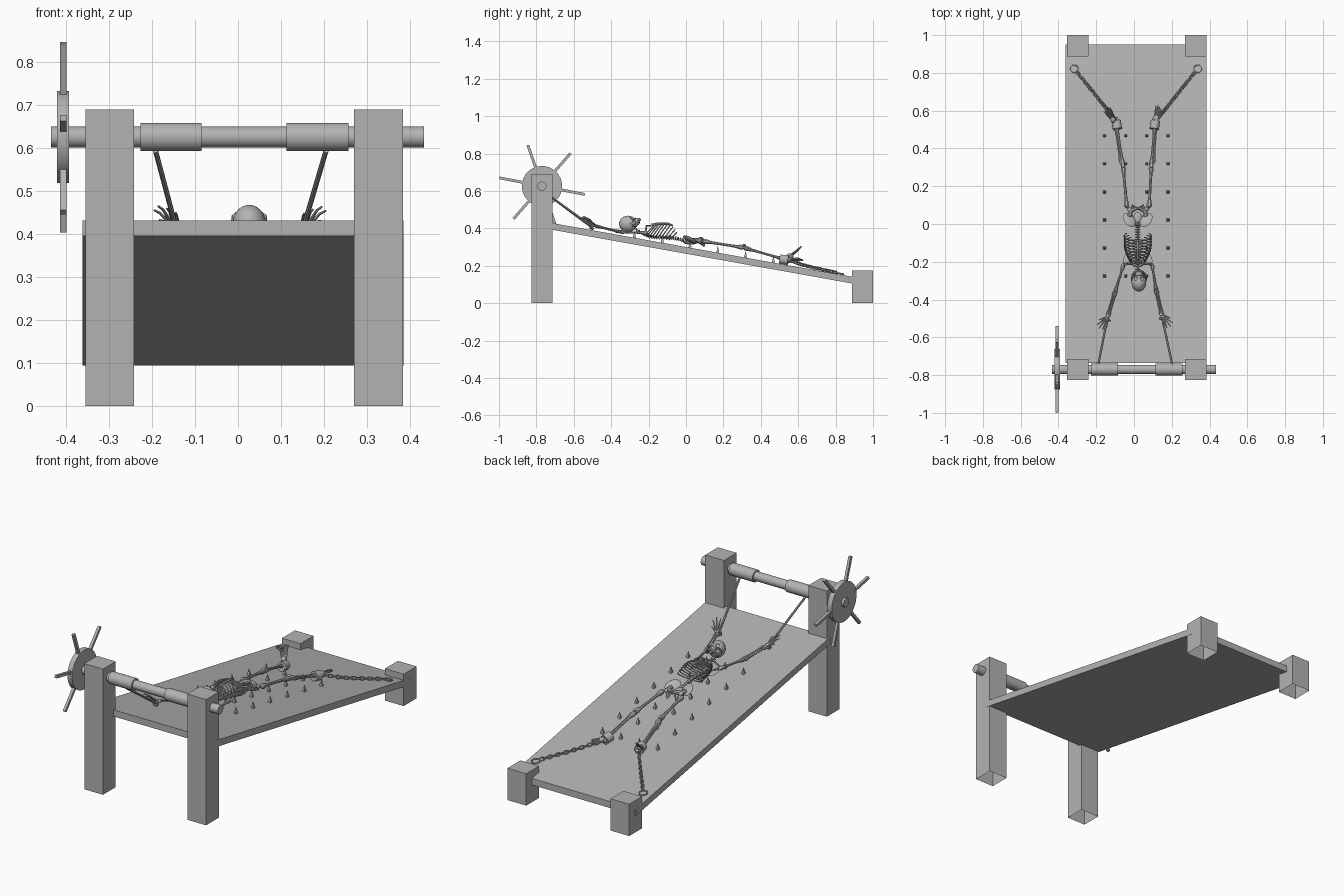
import bpy, bmesh, math
from mathutils import Vector, Matrix, Euler

if "Cube" in bpy.data.objects:
    bpy.data.objects.remove(bpy.data.objects["Cube"])

SLOPE = 0.179
CX = 0.02                                   # skeleton centre line
GREY = bpy.data.materials.new("dark_grey")
GREY.diffuse_color = (.45, .45, .45, 1)
GREY.use_nodes = True
GREY.node_tree.nodes["Principled BSDF"].inputs["Base Color"].default_value = GREY.diffuse_color


def top(y):                                 # height of the sloping board surface
    return 0.432 - SLOPE * (y + 0.735)


def P(x, y, h):                             # point at height h above the board
    return Vector((x, y, top(y) + h))


def finish(bm, name, angle=35):
    bmesh.ops.recalc_face_normals(bm, faces=bm.faces)
    me = bpy.data.meshes.new(name)
    bm.to_mesh(me)
    bm.free()
    me.materials.append(GREY)
    ob = bpy.data.objects.new(name, me)
    bpy.context.collection.objects.link(ob)
    bpy.ops.object.select_all(action='DESELECT')
    ob.select_set(True)
    bpy.context.view_layer.objects.active = ob
    bpy.ops.object.shade_smooth_by_angle(angle=math.radians(angle))
    return ob


def box(bm, lo, hi):
    lo, hi = Vector(lo), Vector(hi)
    m = Matrix.Translation((lo + hi) / 2) @ Matrix.Diagonal((*(hi - lo), 1))
    return bmesh.ops.create_cube(bm, size=1, matrix=m)['verts']


def ball(bm, loc, r, rot=(0, 0, 0), u=12, v=8):
    m = Matrix.Translation(loc) @ Euler(rot).to_matrix().to_4x4() @ Matrix.Diagonal((*r, 1))
    bmesh.ops.create_uvsphere(bm, u_segments=u, v_segments=v, radius=1, matrix=m)


def tube(bm, pts, radii, n=8, closed=False, ref=None):
    pts = [Vector(p) for p in pts]
    k = len(pts)
    if not isinstance(radii, (list, tuple)):
        radii = [radii] * k
    if ref is None:
        d = pts[-1] - pts[0]
        ref = min([Vector((1, 0, 0)), Vector((0, 1, 0)), Vector((0, 0, 1))], key=lambda a: abs(a.dot(d)))
    rings = []
    for i, p in enumerate(pts):
        a = pts[(i - 1) % k] if closed else pts[max(i - 1, 0)]
        b = pts[(i + 1) % k] if closed else pts[min(i + 1, k - 1)]
        t = (b - a).normalized()
        s = t.cross(ref).normalized()
        w = s.cross(t)
        rings.append([bm.verts.new(p + radii[i] * (s * math.cos(q) + w * math.sin(q)))
                      for q in (math.tau * (j + .5) / n for j in range(n))])
    for i in range(k if closed else k - 1):
        A, B = rings[i], rings[(i + 1) % k]
        for j in range(n):
            bm.faces.new((A[j], A[(j + 1) % n], B[(j + 1) % n], B[j]))
    if not closed:
        bm.faces.new(rings[0])
        bm.faces.new(rings[-1])


def bone(bm, a, b, r):                      # shaft with knobbly ends
    a, b = Vector(a), Vector(b)
    prof = ((0, .8), (.03, 1.5), (.08, 1.6), (.2, .9), (.5, .75), (.8, .9), (.92, 1.5), (.97, 1.4), (1, .8))
    tube(bm, [a.lerp(b, t) for t, _ in prof], [r * s for _, s in prof])


def link(bm, c, d, side, la, lb, r):        # oval chain link
    tube(bm, [c + d * la * math.cos(q) + side * lb * math.sin(q)
              for q in (math.tau * i / 12 for i in range(12))], r, 6, True, d.cross(side))


# four corner posts, open underneath
for name, y0, y1, h in (("front_post", -.825, -.715, .69), ("back_post", .888, 1.0, .175)):
    for side, x0, x1 in (("left", -.355, -.242), ("right", .27, .384)):
        bm = bmesh.new()
        box(bm, (x0, y0, 0), (x1, y1, h))
        bmesh.ops.delete(bm, geom=[f for f in bm.faces if f.calc_center_median().z < .001], context='FACES')
        finish(bm, f"{side}_{name}")

# sloping board
bm = bmesh.new()
for v in box(bm, (-.362, -.735, -.036), (.385, .95, 0)):
    v.co.z += top(v.co.y)
finish(bm, "board")

# roller with rope drums
AX = Vector((0, -.77, .626))
for name, x0, x1, r in (("roller", -.435, .433, .0245), ("left_drum", -.227, -.085, .033),
                        ("right_drum", .113, .257, .033)):
    bm = bmesh.new()
    tube(bm, [AX + Vector((x0, 0, 0)), AX + Vector((x1, 0, 0))], r, 20)
    finish(bm, name)

# crank wheel with six square handles
bm = bmesh.new()
tube(bm, [AX + Vector((-.421, 0, 0)), AX + Vector((-.393, 0, 0))], .108, 24)
for i in range(6):
    q = math.radians(49 + 60 * i)
    d = Vector((0, math.cos(q), math.sin(q)))
    c = AX + Vector((-.407, 0, 0))
    tube(bm, [c + d * .09, c + d * .232], .0105, 4, ref=Vector((1, 0, 0)))
finish(bm, "crank_wheel")

# rows of spikes
bm = bmesh.new()
for x in (-.156, -.044, .068, .18):
    for i in range(6):
        y = .467 - .1485 * i
        tube(bm, [P(x, y, h) for h in (-.004, .006, .014, .036)], [.008, .0105, .0075, .0005], 4)
finish(bm, "spikes")

# ropes from drums to wrists
for name, a, b in (("left_rope", (-.192, -.757, .594), P(-.143, -.51, .018)),
                   ("right_rope", (.205, -.757, .594), P(.15, -.50, .018))):
    bm = bmesh.new()
    tube(bm, [a, b], .006, 8)
    tube(bm, [b + Vector((.013 * math.cos(q), 0, .013 * math.sin(q)))
              for q in (math.tau * i / 10 for i in range(10))], .005, 6, True, Vector((0, 1, 0)))
    finish(bm, name)

# ankle shackles, chains and floor rings
for name, ring, ankle in (("left", P(-.316, .822, .006), P(-.095, .548, .03)),
                          ("right", P(.337, .822, .006), P(.118, .548, .03))):
    bm = bmesh.new()
    link(bm, ring, Vector((1, 0, 0)), Vector((0, 1, -SLOPE)).normalized(), .021, .021, .0042)
    N = 16
    for i in range(N):
        t = (i + 1.6) / (N + 1)
        p = ring.lerp(ankle, t) - Vector((0, 0, .012 * math.sin(math.pi * t) * t))
        d = (ankle - ring).normalized()
        s = d.cross(Vector((0, 0, 1))).normalized()
        s = Matrix.Rotation(math.radians(45 + 90 * (i % 2)), 3, d) @ s
        link(bm, p, d, s, .0145, .0085, .0032)
    finish(bm, name + "_chain")
    bm = bmesh.new()
    sx = -1 if name == "left" else 1
    c = P(CX + sx * (.111 if sx < 0 else .09), .525, .026)
    d = Vector((sx * .15, 1, -SLOPE)).normalized()
    tube(bm, [c - d * .022, c + d * .022], .025, 16)
    finish(bm, name + "_shackle")

# cranium with eye and nose hollows
S = P(CX + .006, -.31, .068)
bm = bmesh.new()
ball(bm, S, (.039, .048, .044), u=20, v=14)
skull = finish(bm, "cranium", 60)
bm = bmesh.new()
for sx in (-1, 1):
    ball(bm, S + Vector((sx * .017, .022, .036)), (.011, .010, .014))
ball(bm, S + Vector((0, .041, .032)), (.005, .009, .010))
cut = finish(bm, "socket_cutter")
cut.hide_render = True
cut.hide_viewport = True
m = skull.modifiers.new("sockets", 'BOOLEAN')
m.operation, m.object = 'DIFFERENCE', cut

# jaw and cheek bones
bm = bmesh.new()
ball(bm, S + Vector((0, .046, .012)), (.02, .018, .02))
jaw = [(-.034, .022, -.008), (-.031, .042, -.01), (-.02, .056, .012), (0, .061, .024)]
jaw += [(-x, y, z) for x, y, z in reversed(jaw[:3])]
tube(bm, [S + Vector(p) for p in jaw], [.006, .008, .007, .008, .007, .008, .006], 8, ref=Vector((0, 0, 1)))
for sx in (-1, 1):
    tube(bm, [S + Vector((sx * x, y, z)) for x, y, z in ((.038, .012, .0), (.036, .028, .018), (.02, .04, .03))], .005, 6)
finish(bm, "jaw")

# spine
bm = bmesh.new()
for i in range(22):
    t = i / 21
    p = P(CX, .01 - .275 * t, .03 + .018 * max(0, t - .75) / .25 + .008 * math.sin(t * 6))
    r = .011 - .003 * t
    ball(bm, p, (r, .0058, r), u=8, v=6)
    tube(bm, [p + Vector((-.014, 0, -.004)), p + Vector((.014, 0, -.004))], .003, 6)
    tube(bm, [p, p + Vector((0, .006, -.014))], [.004, .002], 6)
finish(bm, "spine")

# rib cage
bm = bmesh.new()
for i in range(10):
    t = i / 9
    y = -.225 + .135 * t
    w = .036 + .036 * math.sin(min(1, t * 1.5) * math.pi / 2)
    hh = .030 + .013 * math.sin(t * math.pi)
    end = 165 if i < 7 else 152 - 14 * (i - 7)
    for sx in (-1, 1):
        pts = []
        for k in range(11):
            q = math.radians(8 + (end - 8) * k / 10)
            u = (1 - math.cos(q)) / 2
            pts.append(P(CX + sx * w * math.sin(q), y + .052 * u, .022 + 2 * hh * u))
        tube(bm, pts, .0033, 6, ref=Vector((0, 1, -.5)))
tube(bm, [P(CX, y, h) for y, h in ((-.185, .084), (-.16, .095), (-.1, .107), (-.07, .103))], [.008, .007, .008, .004], 8)
finish(bm, "rib_cage")

# shoulder blades and collar bones
bm = bmesh.new()
for sx in (-1, 1):
    tube(bm, [P(CX + sx * x, y, h) for x, y, h in ((.008, -.19, .08), (.035, -.212, .075), (.075, -.215, .045))], .0045, 6)
    ball(bm, P(CX + sx * .052, -.185, .024), (.024, .036, .004), (-.18, 0, sx * .4))
    tube(bm, [P(CX + sx * .035, -.195, .024), P(CX + sx * .076, -.218, .04)], [.004, .007], 6)
finish(bm, "shoulders")

# pelvis
bm = bmesh.new()
ball(bm, P(CX, .025, .03), (.024, .04, .012))
for sx in (-1, 1):
    ball(bm, P(CX + sx * .044, .022, .044), (.033, .045, .009), (-.35, -sx * .5, -sx * .35))
    tube(bm, [P(CX + sx * x, y, h) for x, y, h in ((.044, .04, .044), (.036, .07, .05), (.004, .085, .06))], [.013, .013, .01], 8)
    tube(bm, [P(CX + sx * x, y, h) for x, y, h in ((.04, .06, .045), (.026, .096, .028), (.006, .085, .058))], [.009, .009, .006], 8)
finish(bm, "pelvis")

# arms and hands
for name, sh, el, wr, base in (
        ("left", P(CX - .076, -.218, .036), P(-.1, -.36, .018), P(-.138, -.487, .026), 238),
        ("right", P(CX + .076, -.218, .036), P(.117, -.348, .018), P(.147, -.478, .026), 302)):
    bm = bmesh.new()
    sx = -1 if name == "left" else 1
    bone(bm, sh, el, .0075)
    ball(bm, sh, (.011, .011, .011), u=10)
    for o in (-.0055, .0055):
        off = Vector((o, 0, o * .5))
        bone(bm, el + off, wr + off, .0048)
    finish(bm, name + "_arm")
    bm = bmesh.new()
    ball(bm, wr, (.012, .01, .007), u=10)
    for i in range(5):
        q = math.radians(base + sx * (34 - 15 * i))
        d = Vector((math.cos(q), math.sin(q), 0))
        L = (.05, .074, .082, .078, .064)[i]
        up = (.012, .036, .046, .04, .03)[i]
        pts = [wr + d * L * t + Vector((0, 0, up * h + .008 * t)) for t, h in ((.05, 0), (.45, .35), (.5, .42), (.75, .8), (1, .95))]
        tube(bm, pts, [.0035, .003, .0045, .0034, .0022], 6)
    finish(bm, name + "_hand")

# legs and feet
for name, hip, kn, an, toe in (
        ("left", P(-.022, .075, .045), P(-.058, .31, .052), P(-.093, .53, .028), P(-.15, .616, .108)),
        ("right", P(.064, .075, .045), P(.092, .31, .052), P(.11, .53, .028), P(.138, .626, .046))):
    bm = bmesh.new()
    sx = -1 if name == "left" else 1
    ball(bm, hip, (.013, .013, .013), u=10)
    nk = hip + Vector((sx * .016, .012, 0))
    tube(bm, [hip, nk], .007)
    bone(bm, nk, kn, .0095)
    ball(bm, kn + Vector((0, 0, .013)), (.01, .012, .006), u=10)
    bone(bm, kn, an, .0088)
    bone(bm, kn + Vector((sx * .014, .012, -.008)), an + Vector((sx * .01, 0, -.002)), .0045)
    finish(bm, name + "_leg")
    bm = bmesh.new()
    ball(bm, an + Vector((0, .016, -.006)), (.013, .022, .013))
    d = toe - an
    side = d.cross(Vector((0, 1, -.6))).normalized() if sx < 0 else Vector((1, -.3, .3)).normalized()
    ball(bm, an + d * .3, (.014, .02, .014))
    for i in range(5):
        o = side * (i - 2)
        e = an + d * (1 - .06 * abs(i - 1)) + o * .0105
        a = an + d * .2 + o * .005
        tube(bm, [a, a.lerp(e, .55), a.lerp(e, .65), a.lerp(e, .85), e], [.006, .004, .0055, .004, .003], 6)
    finish(bm, name + "_foot")
